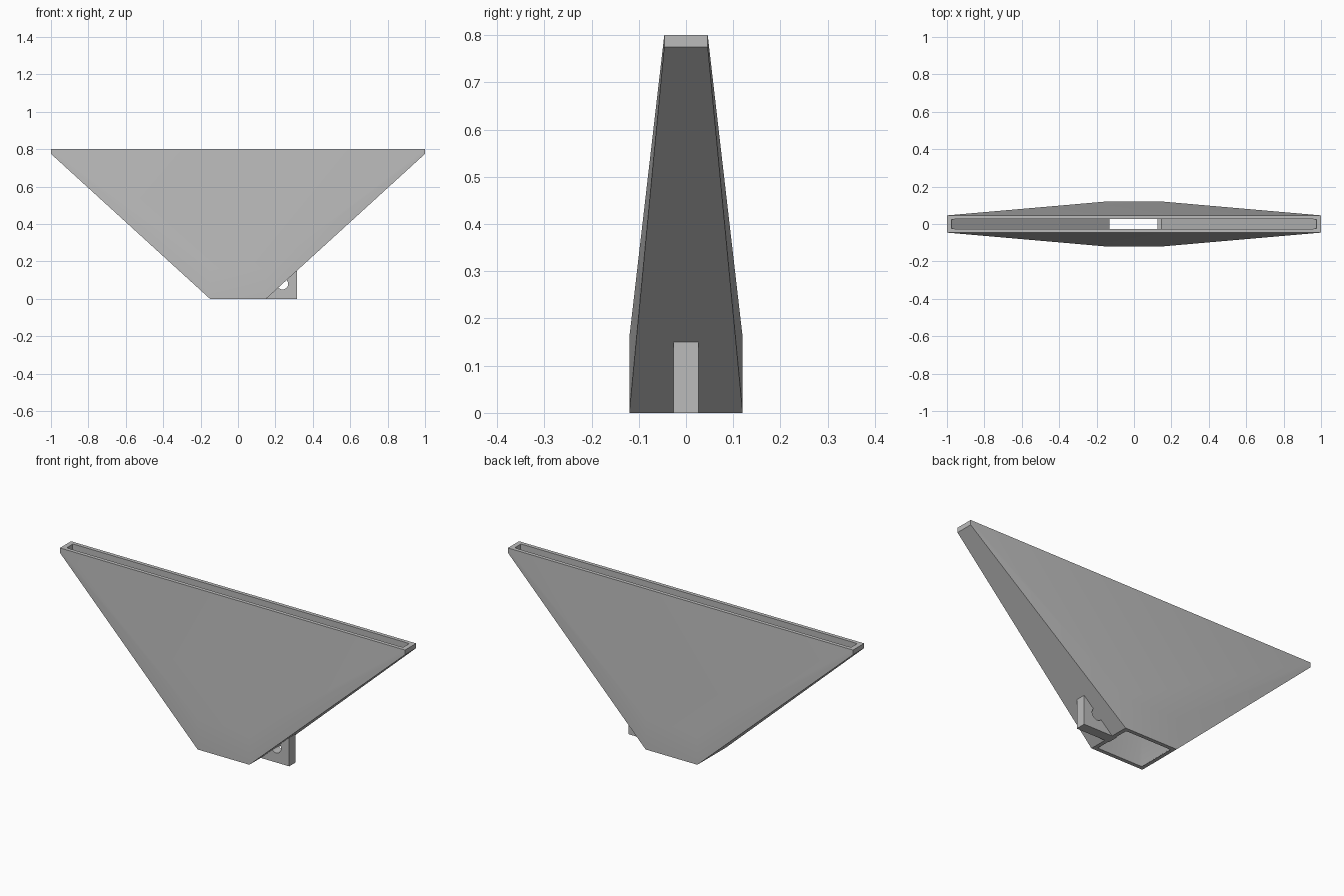
import bpy, bmesh, math
from mathutils import Vector

cube = bpy.data.objects.get("Cube")
if cube:
    bpy.data.objects.remove(cube, do_unlink=True)

grey = bpy.data.materials.new("plain grey")
grey.use_nodes = True
colour = (0.5, 0.5, 0.5, 1)
grey.diffuse_color = colour
grey.node_tree.nodes["Principled BSDF"].inputs["Base Color"].default_value = colour


def add_object(name, bm):
    bmesh.ops.recalc_face_normals(bm, faces=bm.faces)
    mesh = bpy.data.meshes.new(name)
    bm.to_mesh(mesh)
    bm.free()
    mesh.materials.append(grey)
    obj = bpy.data.objects.new(name, mesh)
    bpy.context.collection.objects.link(obj)
    return obj


def hull(name, corners):
    """Convex solid from one quadrant of corners, mirrored in x and y."""
    bm = bmesh.new()
    for x, y, z in corners:
        for sx in (-1, 1):
            for sy in (-1, 1):
                bm.verts.new((sx * x, sy * y, z))
    res = bmesh.ops.convex_hull(bm, input=bm.verts)
    loose = [v for v in bm.verts if not v.link_faces]
    bmesh.ops.delete(bm, geom=loose, context='VERTS')
    bmesh.ops.dissolve_limit(bm, angle_limit=0.001, verts=bm.verts, edges=bm.edges)
    return add_object(name, bm)


# Funnel shell: short mouth below, wide thin slot above
funnel = hull("funnel", [(0.15, 0.12, 0), (0.15, 0.12, 0.16),
                         (1, 0.046, 0.775), (1, 0.046, 0.8)])
hollow = hull("funnel_hollow", [(0.108, 0.1, -0.02), (0.13, 0.1, 0.16),
                                (0.975, 0.024, 0.775), (0.975, 0.024, 0.82)])
hollow.hide_render = True
cut = funnel.modifiers.new("hollow", 'BOOLEAN')
cut.operation = 'DIFFERENCE'
cut.solver = 'EXACT'
cut.object = hollow
bpy.context.view_layer.objects.active = funnel
funnel.select_set(True)
bpy.ops.object.modifier_apply(modifier="hollow")
bpy.data.objects.remove(hollow, do_unlink=True)

# Mounting bracket: wedge plate under the sloping wall with a round notch
slope = math.atan2(0.775, 0.85)
centre = Vector((0.238, 0.08))
profile = [(0.125, 0), (0.315, 0), (0.315, 0.16), (0.308, 0.16)]
for i in range(25):
    a = slope - math.pi * i / 24
    profile.append(centre + 0.03 * Vector((math.cos(a), math.sin(a))))
# Tuck the lower end into the wall
profile += [(0.155, 0.015), (0.125, 0.015)]
bm = bmesh.new()
face = bm.faces.new([bm.verts.new((p[0], -0.026, p[1])) for p in profile])
side = bmesh.ops.extrude_face_region(bm, geom=[face])
bmesh.ops.translate(bm, vec=(0, 0.052, 0),
                    verts=[g for g in side["geom"] if isinstance(g, bmesh.types.BMVert)])
bracket = add_object("mounting_bracket", bm)

# Soften the shallow creases, keep the real edges sharp
bpy.ops.object.select_all(action='DESELECT')
for obj in (funnel, bracket):
    obj.select_set(True)
bpy.context.view_layer.objects.active = funnel
bpy.ops.object.shade_smooth_by_angle(angle=math.radians(30))
